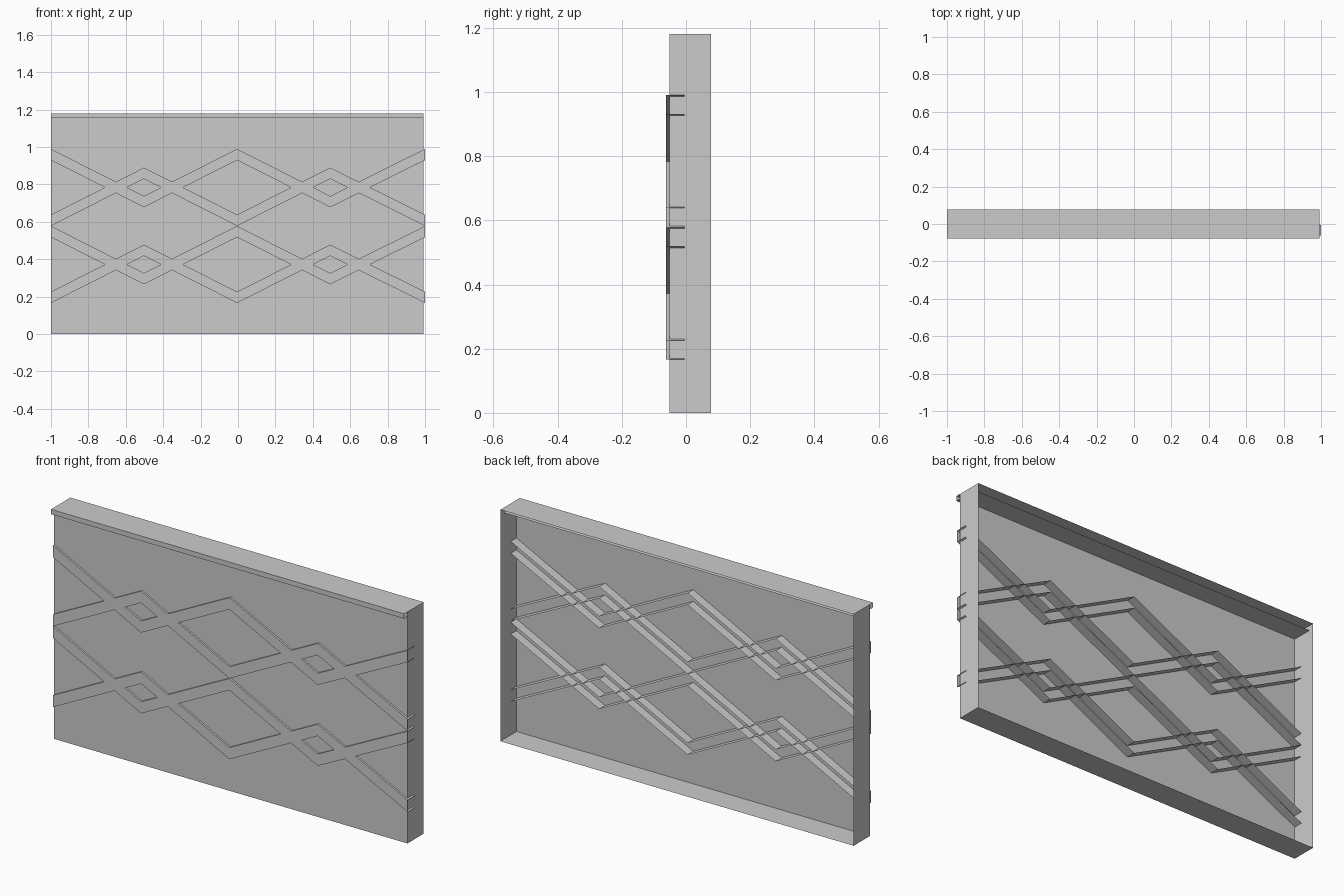
import bpy

if "Cube" in bpy.data.objects:
    bpy.data.objects.remove(bpy.data.objects["Cube"])


def extrude_profile(name, stations, closed=False):
    """Skin a list of equal-length point rows into one open sheet object."""
    n = len(stations[0])
    verts = [p for row in stations for p in row]
    faces = []
    for i in range(len(stations) - 1):
        for j in range(n if closed else n - 1):
            k = (j + 1) % n
            faces.append((i * n + j, i * n + k, (i + 1) * n + k, (i + 1) * n + j))
    mesh = bpy.data.meshes.new(name)
    mesh.from_pydata(verts, [], faces)
    mesh.update()
    obj = bpy.data.objects.new(name, mesh)
    bpy.context.collection.objects.link(obj)
    return obj


X0, X1 = -1.0, 0.992          # panel ends
FRONT, BACK = -0.052, 0.078   # panel depth
TOP = 1.18

# Wall panel: front sheet with four side walls, open at the back
rim = [(X0, 0), (X1, 0), (X1, TOP), (X0, TOP)]
panel = extrude_profile(
    "wall_panel",
    [[(x, y, z) for x, z in rim] for y in (BACK, FRONT)], closed=True)
verts = [v.co[:] for v in panel.data.vertices]
faces = [tuple(p.vertices) for p in panel.data.polygons] + [(4, 5, 6, 7)]
panel.data.clear_geometry()
panel.data.from_pydata(verts, [], faces)
panel.data.update()

# Top lip: U-shaped channel standing proud of the front, ends left open
lip = [(0.052, 1.155), (-0.078, 1.155), (-0.078, TOP), (0.052, TOP)]
extrude_profile("top_lip", [[(x, y, z) for y, z in lip] for x in (X0, X1)])

# Zigzag ridges: two crossing bands in each tier, open at the back
XS = [-1.0, -0.503, -0.005, 0.493, 1.0]
RIDGE_FRONT, RIDGE_BACK = -0.062, -0.005
WIDTH = 0.06


def zigzag(name, z_even, z_odd):
    rows = []
    for i, x in enumerate(XS):
        z = z_odd if i % 2 else z_even      # upper edge of the band
        rows.append([(x, RIDGE_BACK, z), (x, RIDGE_FRONT, z),
                     (x, RIDGE_FRONT, z - WIDTH), (x, RIDGE_BACK, z - WIDTH)])
    extrude_profile(name, rows)


for tier, drop in (("upper", 0.0), ("lower", 0.412)):
    zigzag(f"{tier}_zigzag_high", 0.99 - drop, 0.738 - drop)
    zigzag(f"{tier}_zigzag_low", 0.638 - drop, 0.89 - drop)
